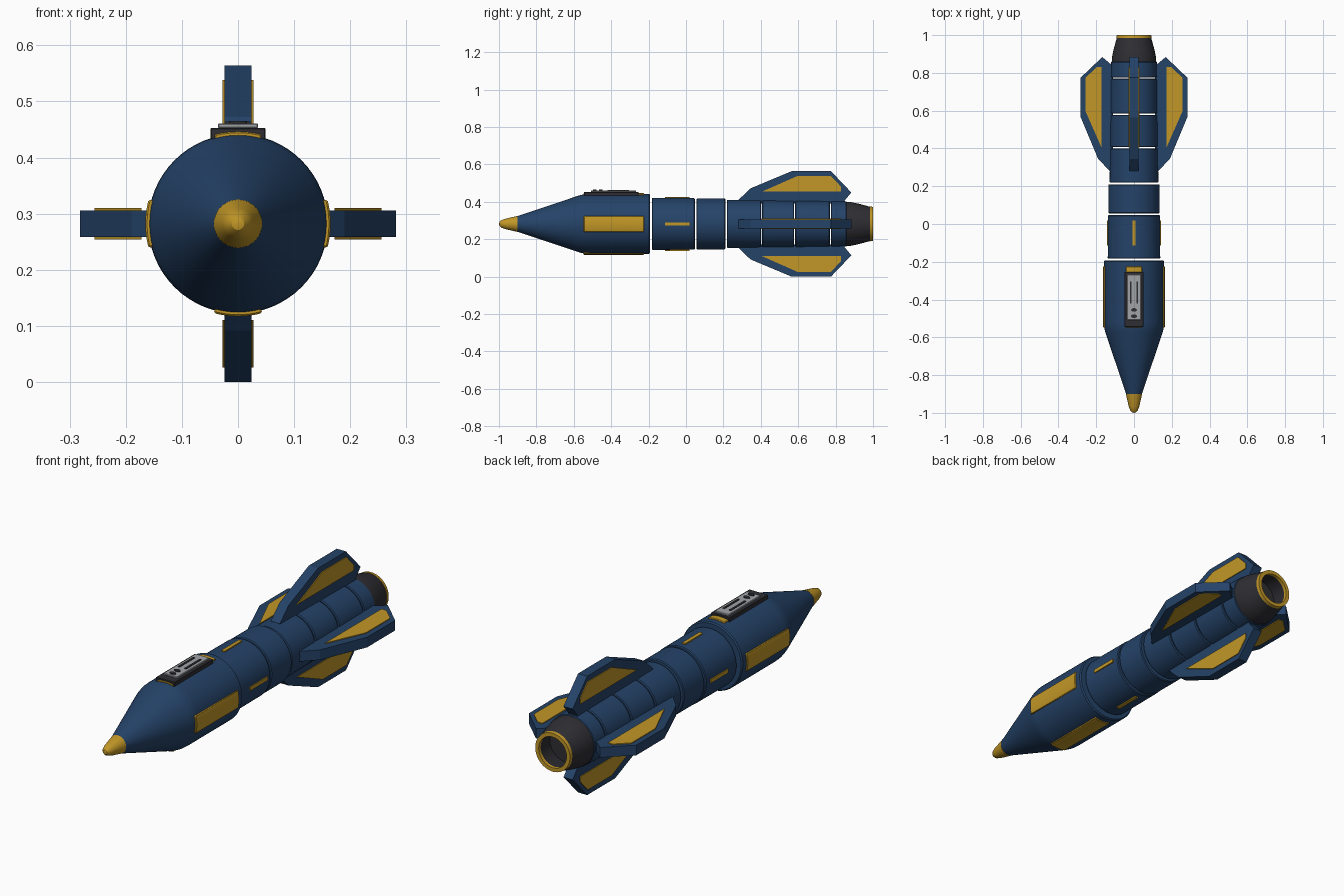
import bpy, bmesh, math
from mathutils import Matrix, Vector

if "Cube" in bpy.data.objects:
    bpy.data.objects.remove(bpy.data.objects["Cube"])

AXIS_Z = 0.282
QUARTERS = {"top": 0, "left": 90, "bottom": 180, "right": 270}


def material(name, rgb):
    m = bpy.data.materials.new(name)
    m.use_nodes = True
    m.diffuse_color = (*rgb, 1)
    m.node_tree.nodes["Principled BSDF"].inputs["Base Color"].default_value = (*rgb, 1)
    return m


NAVY = material("navy paint", (0.018, 0.056, 0.14))
GOLD = material("gold paint", (0.54, 0.31, 0.02))
DARK = material("dark metal", (0.028, 0.028, 0.034))
GREY = material("light grey metal", (0.36, 0.37, 0.39))


def finish(name, bm, mat, smooth=True, bevel=0):
    bmesh.ops.remove_doubles(bm, verts=bm.verts, dist=1e-5)
    bmesh.ops.recalc_face_normals(bm, faces=bm.faces)
    bmesh.ops.translate(bm, verts=bm.verts, vec=(0, 0, AXIS_Z))
    mesh = bpy.data.meshes.new(name)
    bm.to_mesh(mesh)
    bm.free()
    mesh.materials.append(mat)
    ob = bpy.data.objects.new(name, mesh)
    bpy.context.collection.objects.link(ob)
    if bevel:
        mod = ob.modifiers.new("edge", "BEVEL")
        mod.width, mod.segments = bevel, 1
    if smooth:
        bpy.ops.object.select_all(action="DESELECT")
        ob.select_set(True)
        bpy.context.view_layer.objects.active = ob
        bpy.ops.object.shade_smooth_by_angle(angle=math.radians(30))
    return ob


def lathe(name, profile, mat, closed=False, segs=64, centre=0, half=math.pi, bevel=0):
    """Turn a (y, radius) profile about the long axis; a small half angle gives a curved plate."""
    bm = bmesh.new()
    full = half == math.pi
    rings = []
    for i in range(segs if full else segs + 1):
        a = math.radians(centre) - half + 2 * half * i / segs
        rings.append([bm.verts.new((r * math.sin(a), y, r * math.cos(a))) for y, r in profile])
    n = len(profile)
    for i in range(segs):
        p, q = rings[i], rings[(i + 1) % len(rings)]
        for j in range(n if closed else n - 1):
            k = (j + 1) % n
            if profile[j][1] or profile[k][1]:
                quad = [p[j], p[k], q[k], q[j]]
                if profile[j][1] == 0:
                    quad.remove(q[j])
                if profile[k][1] == 0:
                    quad.remove(q[k])
                bm.faces.new(quad)
    if not full:
        bm.faces.new(rings[0])
        bm.faces.new(rings[-1])
    return finish(name, bm, mat, bevel=bevel)


def slab(name, outline, half, mat, turn, bevel=0):
    """Extrude a (y, radius) outline sideways and turn it about the long axis."""
    bm = bmesh.new()
    face = bm.faces.new([bm.verts.new((-half, y, r)) for y, r in outline])
    new = bmesh.ops.extrude_face_region(bm, geom=[face])["geom"]
    bmesh.ops.translate(bm, vec=(2 * half, 0, 0),
                        verts=[v for v in new if isinstance(v, bmesh.types.BMVert)])
    bm.transform(Matrix.Rotation(math.radians(turn), 4, "Y"))
    return finish(name, bm, mat, smooth=False, bevel=bevel)


def box(name, x, y0, y1, z0, z1, half, mat, bevel=0):
    ob = slab(name, [(y0, z0), (y1, z0), (y1, z1), (y0, z1)], half, mat, 0, bevel)
    ob.location.x = x
    return ob


def drum(name, y0, y1, r0, r1):
    c = 0.004
    lathe(name, [(y0, 0), (y0, r0 - c), (y0 + c, r0), (y1 - c, r1), (y1, r1 - c), (y1, 0)], NAVY)


# Nose and warhead
lathe("nose_tip", [(-1, 0), (-0.997, 0.011), (-0.987, 0.02), (-0.965, 0.028),
                   (-0.9, 0.043), (-0.9, 0)], GOLD)
lathe("nose_body", [(-0.9, 0), (-0.9, 0.042), (-0.575, 0.151), (-0.56, 0.155), (-0.54, 0.159),
                    (-0.52, 0.16), (-0.198, 0.16), (-0.192, 0.155), (-0.192, 0)], NAVY)

# Body sections with narrow gaps
drum("front_section", -0.183, 0.047, 0.139, 0.138)
drum("middle_section", 0.056, 0.21, 0.136, 0.136)
for i, (y0, y1) in enumerate([(0.219, 0.401), (0.407, 0.578), (0.584, 0.769), (0.775, 0.86)]):
    drum(f"rear_section_{i + 1}", y0, y1, 0.129 - 0.002 * i, 0.127 - 0.002 * i)

# Hollow nozzle and its rim
lathe("nozzle", [(0.855, 0), (0.855, 0.118), (0.88, 0.117), (0.92, 0.109), (0.99, 0.09),
                 (0.99, 0.073), (0.9, 0.085), (0.9, 0)], DARK)
lathe("nozzle_rim", [(0.985, 0.093), (1, 0.091), (1, 0.073), (0.985, 0.073)], GOLD, closed=True)

# Fins, fin panels, body panels and marker bars on each quarter
FIN = [(0.28, 0.11), (0.28, 0.128), (0.345, 0.19), (0.565, 0.282), (0.775, 0.282),
       (0.884, 0.168), (0.848, 0.125), (0.848, 0.11)]
PANEL = [(0.405, 0.172), (0.595, 0.256), (0.775, 0.256), (0.83, 0.198), (0.83, 0.172)]
for side, turn in QUARTERS.items():
    slab(f"{side}_fin", FIN, 0.024, NAVY, turn)
    slab(f"{side}_fin_panel", PANEL, 0.028, GOLD, turn)
    lathe(f"{side}_body_panel", [(-0.547, 0.152), (-0.547, 0.165), (-0.225, 0.165), (-0.225, 0.152)],
          GOLD, closed=True, segs=12, centre=turn, half=0.265, bevel=0.003)
    lathe(f"{side}_marker_bar", [(-0.113, 0.13), (-0.113, 0.144), (0.018, 0.144), (0.018, 0.13)],
          GOLD, closed=True, segs=4, centre=turn, half=0.06)

# Control plate on top
box("control_base", 0, -0.545, -0.255, 0.15, 0.171, 0.049, DARK, 0.002)
box("control_plate", 0, -0.507, -0.267, 0.17, 0.179, 0.036, GREY, 0.002)
for side, x in (("left", 0.017), ("right", -0.017)):
    box(f"{side}_control_slot", x, -0.42, -0.305, 0.178, 0.182, 0.005, DARK)
for i, y in enumerate((-0.455, -0.488)):
    bm = bmesh.new()
    bmesh.ops.create_cone(bm, cap_ends=True, segments=24, radius1=0.012, radius2=0.012, depth=0.006,
                          matrix=Matrix.Translation((0, y, 0.18)) @ Matrix.Diagonal(Vector((1.3, 0.8, 1, 1))))
    finish(f"control_button_{i + 1}", bm, DARK)
